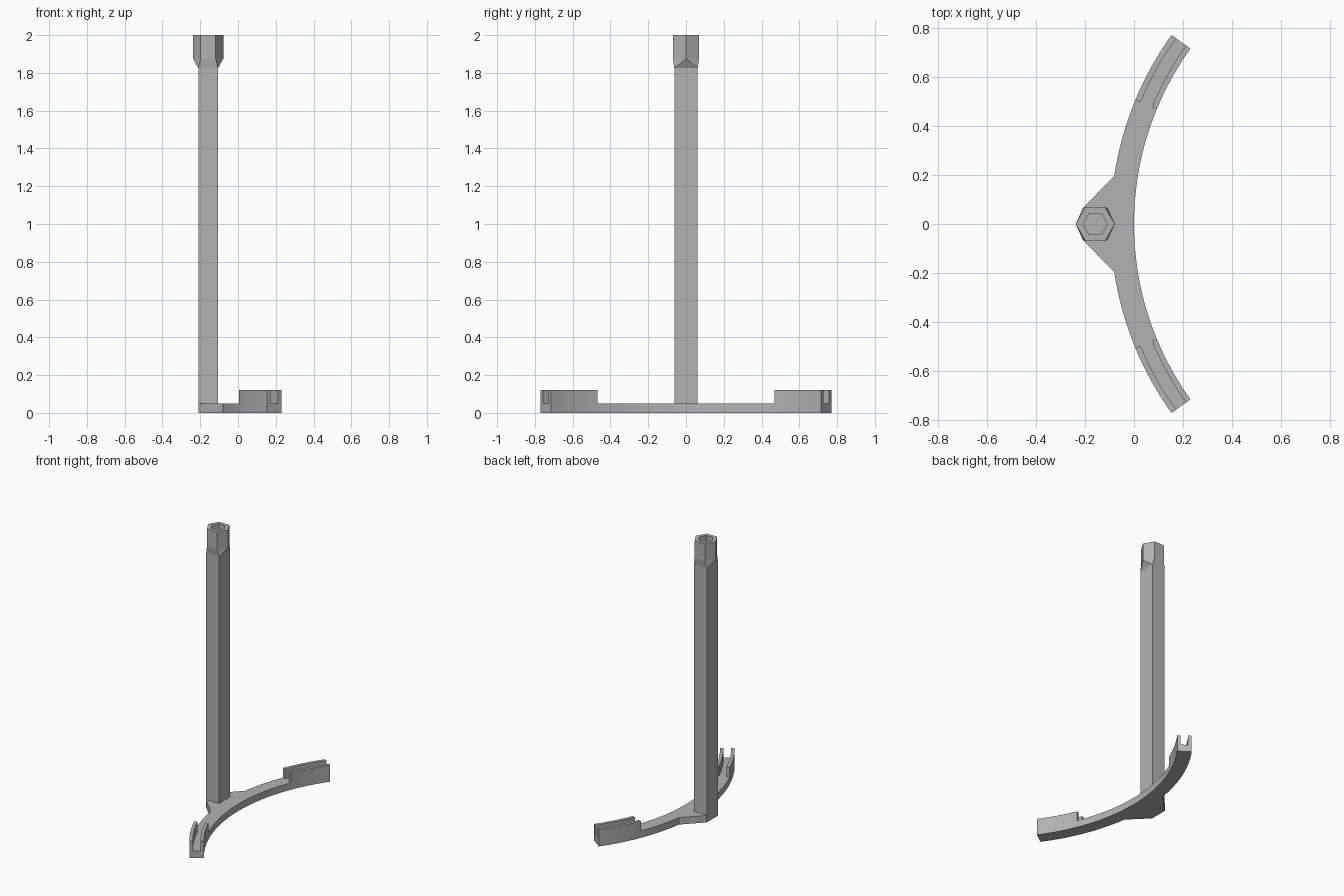
import bpy, bmesh
from math import sin, cos, radians, tan

cube = bpy.data.objects.get("Cube")
if cube:
    bpy.data.objects.remove(cube, do_unlink=True)

grey = bpy.data.materials.new("plain grey")
grey.use_nodes = True
colour = (0.45, 0.45, 0.45, 1)
grey.diffuse_color = colour
grey.node_tree.nodes["Principled BSDF"].inputs["Base Color"].default_value = colour

INNER, OUTER = 1.226, 1.321      # radii of the curved arm
END, BLOCK = 35.7, 22.5          # angles of arm tip and of clip block start
PLATE, CLIP = 0.05, 0.12         # heights


def arc(r, a, b, n):
    """Points on a circle round (INNER, 0), angles from the -x direction."""
    angles = [radians(a + (b - a) * i / n) for i in range(n + 1)]
    return [(INNER - r * cos(t), r * sin(t)) for t in angles]


def make_object(name, bm):
    bmesh.ops.recalc_face_normals(bm, faces=bm.faces)
    mesh = bpy.data.meshes.new(name)
    bm.to_mesh(mesh)
    bm.free()
    mesh.materials.append(grey)
    ob = bpy.data.objects.new(name, mesh)
    bpy.context.collection.objects.link(ob)
    return ob


def prism(name, outline, z0, z1):
    bm = bmesh.new()
    face = bm.faces.new([bm.verts.new((x, y, z0)) for x, y in outline])
    top = bmesh.ops.extrude_face_region(bm, geom=[face])["geom"]
    verts = [v for v in top if isinstance(v, bmesh.types.BMVert)]
    bmesh.ops.translate(bm, verts=verts, vec=(0, 0, z1 - z0))
    return make_object(name, bm)


def select(ob):
    bpy.ops.object.select_all(action='DESELECT')
    ob.select_set(True)
    bpy.context.view_layer.objects.active = ob


def cut(target, cutter):
    cutter.hide_render = True
    mod = target.modifiers.new("cut", 'BOOLEAN')
    mod.operation, mod.solver, mod.object = 'DIFFERENCE', 'EXACT', cutter
    select(target)
    bpy.ops.object.modifier_apply(modifier=mod.name)
    bpy.data.objects.remove(cutter, do_unlink=True)


# Curved arm with the tapered hub at its middle
hub_angle = 8.5
outline = (arc(INNER, -END, END, 48) + arc(OUTER, END, hub_angle, 20)
           + [(-0.21, 0.065), (-0.21, -0.065)] + arc(OUTER, -hub_angle, -END, 20))
arm = prism("curved_arm", outline, 0, CLIP)

# Lower the middle, leaving a raised block at each tip
reach = 2.0
y = reach * tan(radians(BLOCK))
cut(arm, prism("middle_cutter", [(INNER, 0), (INNER - reach, y), (INNER - reach, -y)],
               PLATE, 0.3))

# Open slot along each block
for side in (-1, 1):
    a, b = side * (BLOCK - 2), side * (END + 2)
    slot = arc(1.248, a, b, 20) + arc(1.298, b, a, 20)
    cut(arm, prism("slot_cutter", slot, PLATE, 0.3))
select(arm)
bpy.ops.object.shade_smooth_by_angle(angle=radians(20))

# Square post blending into a hexagonal socket
CX = -0.158
bm = bmesh.new()


def ring(points, z):
    return [bm.verts.new((CX + px, py, z)) for px, py in points]


def walls(low, high):
    n = len(low)
    for i in range(n):
        j = (i + 1) % n
        bm.faces.new((low[i], low[j], high[j], high[i]))


def hexagon(r):
    return [(r * cos(radians(60 * i)), r * sin(radians(60 * i))) for i in range(6)]


rect = [(0.052, 0.062), (-0.052, 0.062), (-0.052, -0.062), (0.052, -0.062)]
foot, shoulder = ring(rect, PLATE), ring(rect, 1.825)
neck, rim = ring(hexagon(0.08), 1.875), ring(hexagon(0.08), 2)
lip, floor = ring(hexagon(0.05), 2), ring(hexagon(0.05), 1.88)
bm.faces.new(foot)
walls(foot, shoulder)

# Blend: each post corner fans to one sloping hexagon side
for corner, i in zip(shoulder, (0, 2, 3, 5)):
    bm.faces.new((corner, neck[i], neck[(i + 1) % 6]))
for a, b, tips in ((0, 1, (2, 1)), (1, 2, (3,)), (2, 3, (5, 4)), (3, 0, (0,))):
    bm.faces.new([shoulder[a], shoulder[b]] + [neck[t] for t in tips])
walls(neck, rim)
walls(rim, lip)
walls(lip, floor)
bm.faces.new(floor)
make_object("socket_post", bm)
